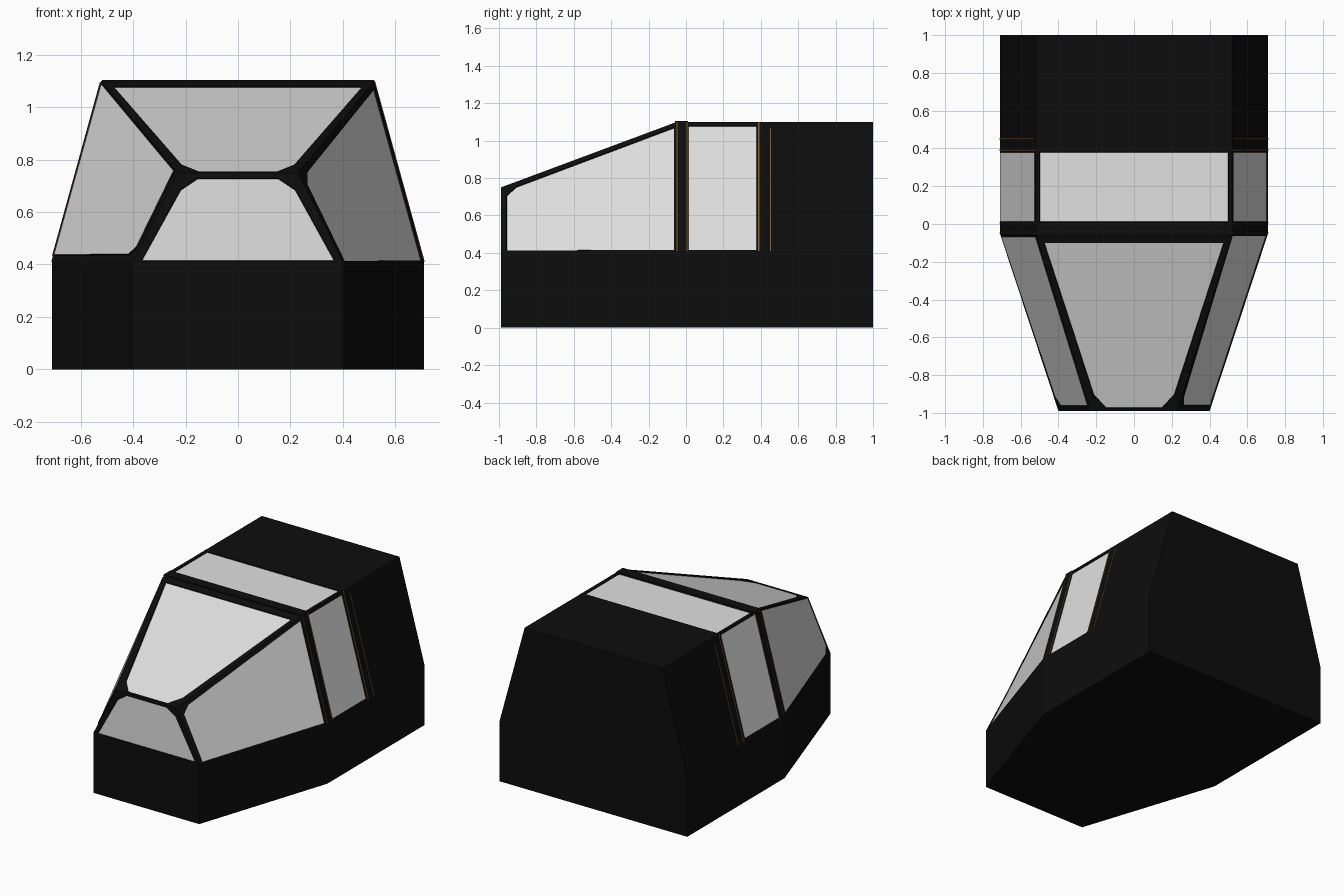
import bpy
import bmesh
from mathutils import Vector

cube = bpy.data.objects.get("Cube")
if cube:
    bpy.data.objects.remove(cube, do_unlink=True)


def material(name, rgb):
    m = bpy.data.materials.new(name)
    m.use_nodes = True
    color = (*rgb, 1)
    m.diffuse_color = color
    m.node_tree.nodes["Principled BSDF"].inputs["Base Color"].default_value = color
    return m


black = material("black_hull", (0.004, 0.004, 0.004))
glass = material("pale_glass", (0.75, 0.75, 0.75))
amber = material("amber_trim", (0.25, 0.1, 0.012))


def finish(name, bm, *mats):
    mesh = bpy.data.meshes.new(name)
    bm.to_mesh(mesh)
    bm.free()
    for m in mats:
        mesh.materials.append(m)
    obj = bpy.data.objects.new(name, mesh)
    bpy.context.collection.objects.link(obj)
    return obj


def prism(name, outline, offset, mat):
    """Closed solid: an outline swept along an offset."""
    bm = bmesh.new()
    face = bm.faces.new([bm.verts.new(p) for p in outline])
    top = bmesh.ops.extrude_face_region(bm, geom=[face], use_keep_orig=True)
    moved = [v for v in top["geom"] if isinstance(v, bmesh.types.BMVert)]
    bmesh.ops.translate(bm, verts=moved, vec=offset)
    bmesh.ops.recalc_face_normals(bm, faces=bm.faces)
    return finish(name, bm, mat)


# Main dimensions
SILL, NOSE_TOP, ROOF = 0.41, 0.75, 1.1
NOSE, SHOULDER, CABIN, BACK = -0.99, -0.05, 0.45, 1.0
SILL_X, ROOF_X = 0.71, 0.52
NOSE_X, BROW_X = 0.4, 0.23


def mirror(p):
    return Vector((-p[0], p[1], p[2]))


# Lower hull and solid rear cabin
half = [(NOSE_X, NOSE, 0), (SILL_X, SHOULDER, 0), (SILL_X, BACK, 0)]
prism("lower_hull", half + [mirror(p) for p in reversed(half)], (0, 0, SILL), black)
half = [(SILL_X, CABIN, SILL), (ROOF_X, CABIN, ROOF)]
prism("rear_cabin", half + [mirror(p) for p in reversed(half)],
      (0, BACK - CABIN, 0), black)


def panel(bm, quad, window):
    """Framed window on a quad; window lists one or two (u, v) points per corner."""
    a, b, c, d = [Vector(p) for p in quad]

    def at(u, v):
        return a.lerp(b, u).lerp(d.lerp(c, u), v)

    outer = [bm.verts.new(p) for p in (a, b, c, d)]
    inner = [[bm.verts.new(at(u, v)) for u, v in corner] for corner in window]
    for i in range(4):
        j = (i + 1) % 4
        bm.faces.new((outer[i], outer[j], inner[j][0], inner[i][-1]))
        if len(inner[i]) == 2:
            bm.faces.new((outer[i], inner[i][1], inner[i][0])).normal_flip()
            bm.faces.ensure_lookup_table()
    pane = bm.faces.new([v for corner in inner for v in corner])
    pane.material_index = 1
    bm.normal_update()
    rim = bmesh.ops.inset_individual(bm, faces=[pane], thickness=0.003, depth=-0.006)
    for f in rim["faces"]:
        f.material_index = 0
    pane.material_index = 1


def symmetric(lower, upper):
    """Window outline from its right-hand corners."""
    def flip(corner):
        return [(1 - u, v) for u, v in reversed(corner)]
    return [flip(lower), lower, upper, flip(upper)]


def across(lower, upper):
    """Quad spanning both sides from its two left-hand points."""
    return [mirror(lower), lower, upper, mirror(upper)]


nose_low = Vector((NOSE_X, NOSE, SILL))
brow = Vector((BROW_X, NOSE, NOSE_TOP))
sill_front = Vector((SILL_X, SHOULDER, SILL))
roof_front = Vector((ROOF_X, SHOULDER, ROOF))
sill_rear = Vector((SILL_X, CABIN, SILL))
roof_rear = Vector((ROOF_X, CABIN, ROOF))

# Canopy: nose window, windshield and roof window
bm = bmesh.new()
panel(bm, across(nose_low, brow),
      symmetric([(0.963, 0.008)], [(0.92, 0.81), (0.82, 0.94)]))
panel(bm, across(brow, roof_front),
      symmetric([(0.82, 0.015), (0.92, 0.09)], [(0.972, 0.946)]))
panel(bm, across(roof_front, roof_rear),
      symmetric([(0.98, 0.12)], [(0.98, 0.86)]))

# Canopy: two windows on each side
sides = [
    ([nose_low, sill_front, roof_front, brow],
     [[(0.03, 0.008)], [(0.985, 0.008)], [(0.985, 0.965)],
      [(0.082, 0.93), (0.03, 0.84)]]),
    ([sill_front, sill_rear, roof_rear, roof_front],
     [[(0.12, 0.008)], [(0.86, 0.008)], [(0.86, 0.97)], [(0.12, 0.97)]]),
]
for quad, window in sides:
    panel(bm, quad, window)
    panel(bm, [mirror(p) for p in reversed(quad)],
          [list(reversed(corner)) for corner in reversed(window)])
bmesh.ops.remove_doubles(bm, verts=bm.verts, dist=0.0005)
bmesh.ops.recalc_face_normals(bm, faces=bm.faces)
finish("canopy", bm, black, glass)

# Raised frame band over the roof
prism("roof_band", [(-ROOF_X, -0.06, ROOF - 0.01), (ROOF_X, -0.06, ROOF - 0.01),
                    (ROOF_X, -0.06, ROOF + 0.005), (-ROOF_X, -0.06, ROOF + 0.005)],
      (0, 0.07, 0), black)

# Thin amber trim strips on the sloping sides
out = Vector((ROOF - SILL, 0, SILL_X - ROOF_X)).normalized() * 0.003
strips = [("post_front", -0.05, 0.004, 1), ("post_rear", 0.003, 0.006, 1),
          ("window_rear", 0.386, 0.008, 1), ("cabin_front", 0.448, 0.006, 0.95)]
for label, y, width, reach in strips:
    low = Vector((SILL_X, y, SILL))
    high = low.lerp(Vector((ROOF_X, y, ROOF)), reach)
    outline = [low - out, high - out, high + out, low + out]
    prism("left_trim_" + label, outline, (0, width, 0), amber)
    prism("right_trim_" + label, [mirror(p) for p in outline], (0, width, 0), amber)
